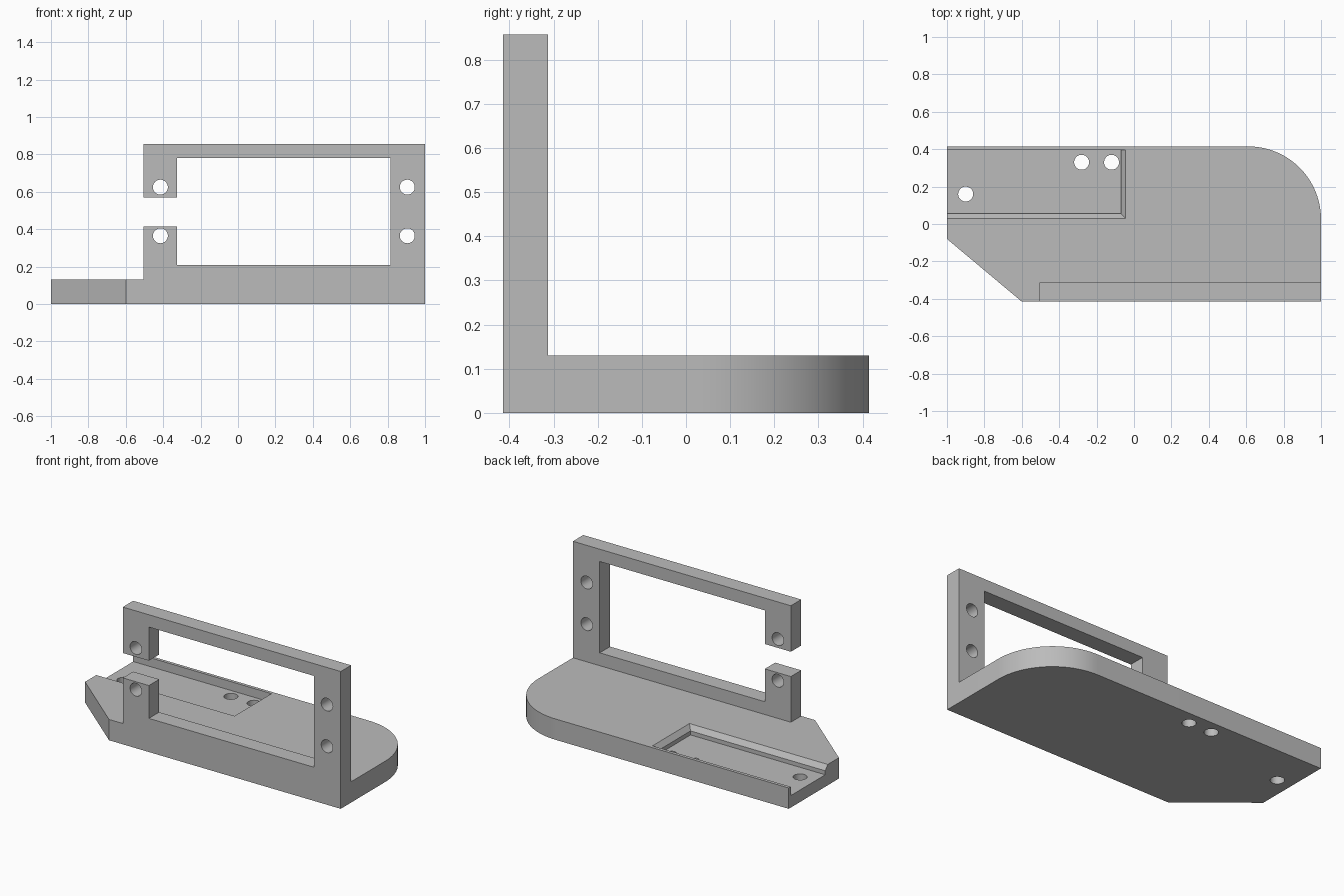
import bpy, bmesh, math

cube = bpy.data.objects.get("Cube")
if cube:
    bpy.data.objects.remove(cube, do_unlink=True)

grey = bpy.data.materials.new("plain grey")
grey.use_nodes = True
grey.diffuse_color = (0.5, 0.5, 0.5, 1)
grey.node_tree.nodes["Principled BSDF"].inputs["Base Color"].default_value = (0.5, 0.5, 0.5, 1)


def loft(name, rings):
    """Closed solid through matching rings of points, capped at both ends."""
    bm = bmesh.new()
    loops = [[bm.verts.new(p) for p in ring] for ring in rings]
    for a, b in zip(loops, loops[1:]):
        for i in range(len(a)):
            j = (i + 1) % len(a)
            bm.faces.new((a[i], a[j], b[j], b[i]))
    bm.faces.new(loops[0])
    bm.faces.new(loops[-1])
    bmesh.ops.recalc_face_normals(bm, faces=bm.faces)
    mesh = bpy.data.meshes.new(name)
    bm.to_mesh(mesh)
    bm.free()
    mesh.materials.append(grey)
    obj = bpy.data.objects.new(name, mesh)
    bpy.context.collection.objects.link(obj)
    return obj


def slab_z(name, outline, z0, z1):
    return loft(name, [[(x, y, z) for x, y in outline] for z in (z0, z1)])


def slab_y(name, outline, y0, y1):
    return loft(name, [[(x, y, z) for x, z in outline] for y in (y0, y1)])


def arc(cx, cy, r, start, end, steps):
    angles = [start + (end - start) * i / steps for i in range(steps + 1)]
    return [(cx + r * math.cos(a), cy + r * math.sin(a)) for a in angles]


def circle(cx, cy, r=0.04):
    return arc(cx, cy, r, 0, math.tau, 40)[:-1]


def combine(target, other, operation):
    mod = target.modifiers.new(other.name, 'BOOLEAN')
    mod.operation = operation
    mod.solver = 'EXACT'
    mod.object = other
    depsgraph = bpy.context.evaluated_depsgraph_get()
    result = bpy.data.meshes.new_from_object(target.evaluated_get(depsgraph))
    target.modifiers.clear()
    target.data = result
    bpy.data.objects.remove(other, do_unlink=True)


half, thick, radius = 0.415, 0.13, 0.39

# Base plate with one rounded and one clipped corner
outline = [(-1, half), (-1, -0.08), (-0.6, -half), (1, -half)]
outline += arc(1 - radius, half - radius, radius, 0, math.pi / 2, 24)
bracket = slab_z("bracket", outline, 0, thick)

# Upright frame with a gap in its side post
frame = [(-0.505, 0), (1, 0), (1, 0.857), (-0.505, 0.857), (-0.505, 0.57),
         (-0.325, 0.57), (-0.325, 0.78), (0.815, 0.78), (0.815, 0.21),
         (-0.325, 0.21), (-0.325, 0.415), (-0.505, 0.415)]
combine(bracket, slab_y("upright_frame", frame, -half, -0.313), 'UNION')


# Open-ended pocket with chamfered rim on two sides
def pocket_ring(z, flare):
    x, y = -0.07 + flare, 0.055 - flare
    return [(-1.1, y, z), (x, y, z), (x, 0.395, z), (-1.1, 0.395, z)]


pocket = loft("pocket", [pocket_ring(0.075, 0), pocket_ring(0.10, 0), pocket_ring(0.16, 0.05)])
combine(bracket, pocket, 'DIFFERENCE')

# Screw holes through the base and the frame posts
for x, y in ((-0.9, 0.16), (-0.28, 0.33), (-0.12, 0.33)):
    combine(bracket, slab_z("base_hole", circle(x, y), -0.1, 0.3), 'DIFFERENCE')
for x in (-0.415, 0.905):
    for z in (0.365, 0.625):
        combine(bracket, slab_y("frame_hole", circle(x, z), -0.6, -0.2), 'DIFFERENCE')

# Smooth curved walls, crisp edges
bpy.ops.object.select_all(action='DESELECT')
bracket.select_set(True)
bpy.context.view_layer.objects.active = bracket
bpy.ops.object.shade_smooth_by_angle(angle=math.radians(25))
